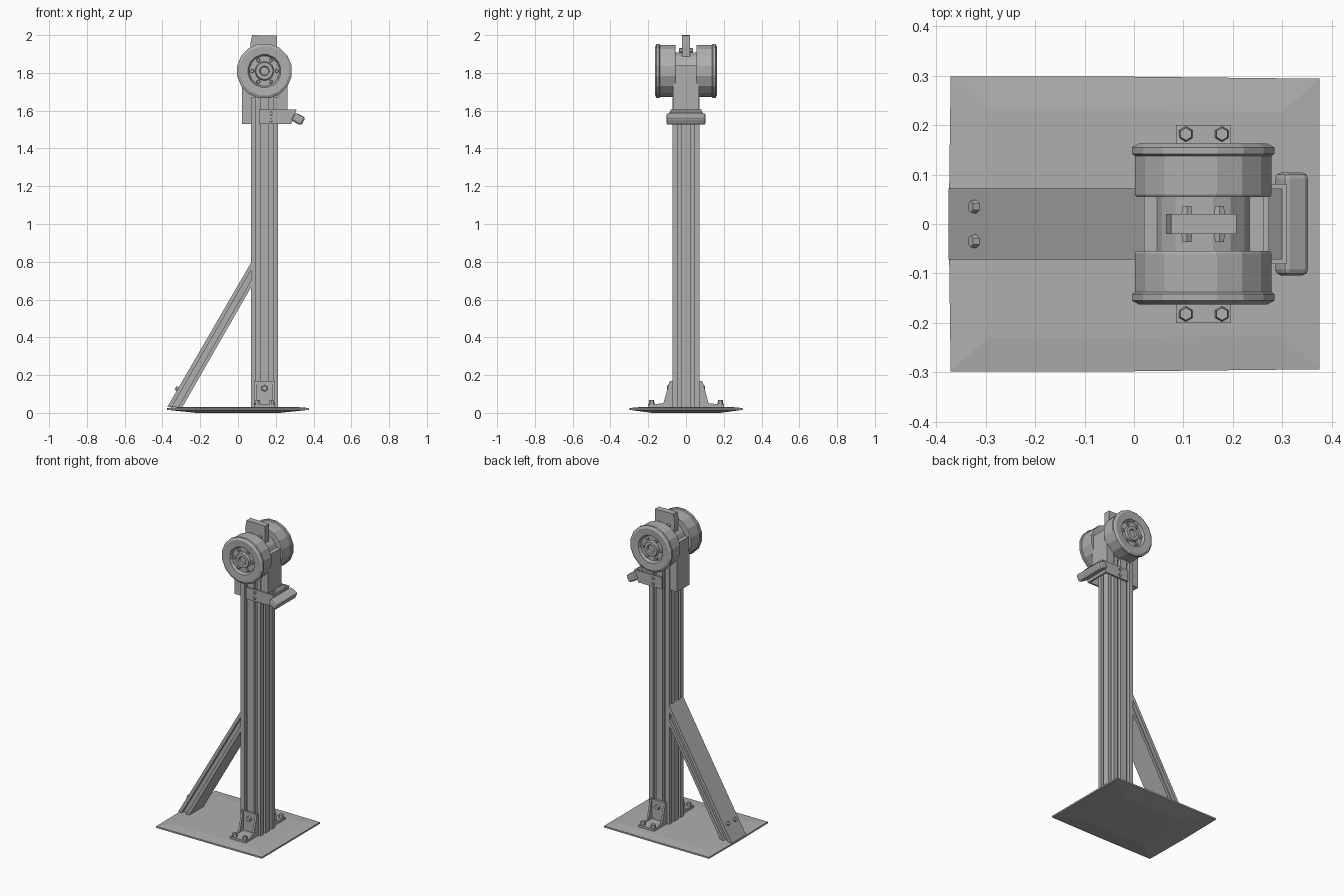
import bpy, bmesh, math
from mathutils import Matrix, Vector

default = bpy.data.objects.get("Cube")
if default:
    bpy.data.objects.remove(default, do_unlink=True)

grey = bpy.data.materials.new("metal_grey")
grey.use_nodes = True
grey.diffuse_color = (0.43, 0.43, 0.43, 1)
grey.node_tree.nodes["Principled BSDF"].inputs["Base Color"].default_value = (0.43, 0.43, 0.43, 1)

POST_X = 0.14
DRUM_Z = 1.81


def finish(name, bm):
    bmesh.ops.recalc_face_normals(bm, faces=bm.faces)
    mesh = bpy.data.meshes.new(name)
    bm.to_mesh(mesh)
    bm.free()
    mesh.materials.append(grey)
    obj = bpy.data.objects.new(name, mesh)
    bpy.context.collection.objects.link(obj)
    return obj


def box(name, x, y, z, bevel=0):
    """Box given as (low, high) ranges."""
    bm = bmesh.new()
    bmesh.ops.create_cube(bm, size=1)
    for v in bm.verts:
        v.co = Vector([(lo + hi) / 2 + c * (hi - lo) for c, (lo, hi) in zip(v.co, (x, y, z))])
    obj = finish(name, bm)
    if bevel:
        mod = obj.modifiers.new("bevel", "BEVEL")
        mod.width, mod.segments = bevel, 2
    return obj


def extrude(name, points, lo, hi, place):
    """Prism: place(a, b, depth) turns outline points into 3D positions."""
    bm = bmesh.new()
    ends = [[bm.verts.new(place(a, b, d)) for a, b in points] for d in (lo, hi)]
    n = len(points)
    bm.faces.new(ends[0])
    bm.faces.new(ends[1])
    for i in range(n):
        j = (i + 1) % n
        bm.faces.new((ends[0][i], ends[0][j], ends[1][j], ends[1][i]))
    return finish(name, bm)


def along_y(a, b, d):
    return (a, d, b)


def lathe(name, profile, sides, side, centre):
    """Spin a (radius, distance) profile round the y axis."""
    bm = bmesh.new()
    rings = []
    for r, d in profile:
        ring = []
        for i in range(sides):
            t = math.tau * (i + 0.5) / sides
            ring.append(bm.verts.new((centre[0] + r * math.cos(t), side * d, centre[1] + r * math.sin(t))))
        rings.append(ring)
    for a, b in zip(rings, rings[1:]):
        for i in range(sides):
            j = (i + 1) % sides
            bm.faces.new((a[i], a[j], b[j], b[i]))
    bm.faces.new(rings[0])
    bm.faces.new(rings[-1])
    return finish(name, bm)


def bolt(name, location, direction, radius, length):
    bm = bmesh.new()
    turn = Vector((0, 0, 1)).rotation_difference(Vector(direction)).to_matrix().to_4x4()
    bmesh.ops.create_cone(bm, cap_ends=True, segments=6, radius1=radius, radius2=radius * 0.8,
                          depth=length, matrix=Matrix.Translation(location) @ turn)
    return finish(name, bm)


# Thin base plate with a shallow domed underside
bm = bmesh.new()
loops = []
for sx, sy, z in ((0.22, 0.18, 0), (0.375, 0.298, 0.016), (0.375, 0.298, 0.026), (0.3, 0.23, 0.032)):
    loops.append([bm.verts.new(p) for p in ((-sx + 0.004, -sy, z), (0, -sy, z), (sx, -sy + 0.004, z), (sx, 0, z),
                                            (sx, sy - 0.004, z), (0, sy, z), (-sx + 0.004, sy, z), (-sx, 0, z))])
for a, b in zip(loops, loops[1:]):
    for i in range(8):
        j = (i + 1) % 8
        bm.faces.new((a[i], a[j], b[j], b[i]))
bm.faces.new(loops[0])
bm.faces.new(loops[-1])
finish("base_plate", bm)

# Slotted post: one side of the outline, turned four times
h = 0.071
side = [(-h, -h)]
for c in (-0.034, 0.034):
    side += [(c - 0.011, -h), (c - 0.011, -h + 0.022), (c + 0.011, -h + 0.022), (c + 0.011, -h)]
outline = []
for k in range(4):
    turn = Matrix.Rotation(k * math.pi / 2, 2)
    outline += [turn @ Vector(p) for p in side]
extrude("post", outline, 0.03, 1.67, lambda a, b, d: (POST_X + a, b, d))

# Diagonal brace: core with raised strips that leave a slot in each side
low, low_in, high_in, high = [Vector(p) for p in ((-0.375, 0.03), (-0.295, 0.03), (0.069, 0.665), (0.069, 0.795))]
extrude("brace_core", [low, low_in, high_in, high], -0.052, 0.052, along_y)
for name, f0, f1 in (("outer", 0, 0.3), ("inner", 0.72, 1)):
    strip = [low.lerp(low_in, f0), low.lerp(low_in, f1), high.lerp(high_in, f1), high.lerp(high_in, f0)]
    extrude("brace_" + name + "_strip", strip, -0.072, 0.072, along_y)
for s in (-1, 1):
    bolt("brace_bolt", (-0.322, s * 0.035, 0.128), (-0.865, 0, 0.5), 0.015, 0.02)

# Foot brackets and their bolts, front and back
gusset = [(0.071, 0.03), (0.2, 0.03), (0.2, 0.045), (0.12, 0.05), (0.088, 0.165), (0.071, 0.17)]
for s in (-1, 1):
    for x in (0.085, 0.183):
        extrude("foot_gusset", gusset, x, x + 0.012, lambda a, b, d: (d, s * a, b))
    box("foot_bracket_wall", (0.085, 0.195), sorted((s * 0.071, s * 0.084)), (0.03, 0.17))
    box("foot_bracket_sole", (0.085, 0.195), sorted((s * 0.071, s * 0.2)), (0.03, 0.045))
    for x in (0.105, 0.178):
        bolt("foot_bolt", (x, s * 0.182, 0.055), (0, 0, 1), 0.016, 0.025)
    bolt("wall_bolt", (POST_X, s * 0.09, 0.13), (0, s, 0), 0.018, 0.02)

# Clamp cheeks on both sides of the post
extrude("right_cheek", [(0.02, 1.53), (0.069, 1.53), (0.069, 1.84), (0.02, 1.84)], -0.062, 0.062, along_y)
extrude("left_cheek", [(0.211, 1.6), (0.262, 1.6), (0.262, 1.84), (0.211, 1.84)], -0.068, 0.068, along_y)
box("clamp_block", (0.06, 0.22), (-0.055, 0.055), (1.66, 1.76))

# Twin drums with rims, recessed ends and stepped hubs
drum = [(0.138, 0.055), (0.141, 0.06), (0.141, 0.138), (0.147, 0.142), (0.147, 0.155), (0.132, 0.163),
        (0.088, 0.16), (0.08, 0.143), (0.05, 0.143), (0.045, 0.158), (0.026, 0.158), (0.022, 0.148)]
for name, s in (("front_drum", -1), ("back_drum", 1)):
    lathe(name, drum, 16, s, (POST_X, DRUM_Z))
    for k in range(6):
        t = math.tau * k / 6
        bolt("drum_bolt", (POST_X + 0.065 * math.cos(t), s * 0.148, DRUM_Z + 0.065 * math.sin(t)), (0, s, 0), 0.011, 0.014)
lathe("axle", [(0.1, -0.058), (0.1, 0.058)], 16, 1, (POST_X, DRUM_Z))

# Upright tab between the drums
extrude("top_tab", [(0.085, 1.75), (0.195, 1.75), (0.207, 1.95), (0.207, 1.997), (0.075, 2.0), (0.065, 1.95)],
        -0.02, 0.02, along_y)
for s in (-1, 1):
    for x in (0.107, 0.173):
        bolt("tab_bolt", (x, s * 0.026, 1.92), (0, s, 0), 0.013, 0.02)

# Handle bracket wrapped round the post
arm = [(0.112, 1.53), (0.282, 1.53), (0.31, 1.605), (0.112, 1.605)]
for s in (-1, 1):
    extrude("handle_arm", arm, s * 0.071, s * 0.081, along_y)
    for z in (1.55, 1.585):
        bolt("arm_bolt", (0.175, s * 0.083, z), (0, s, 0), 0.011, 0.01)
extrude("handle_backing", [(0.272, 1.53), (0.282, 1.53), (0.31, 1.605), (0.3, 1.605)], -0.078, 0.078, along_y)

# Tilted rounded handle
handle = box("handle", (-0.03, 0.03), (-0.104, 0.104), (-0.024, 0.024), 0.012)
handle.rotation_euler = (0, math.radians(28), 0)
handle.location = (0.319, 0, 1.556)
